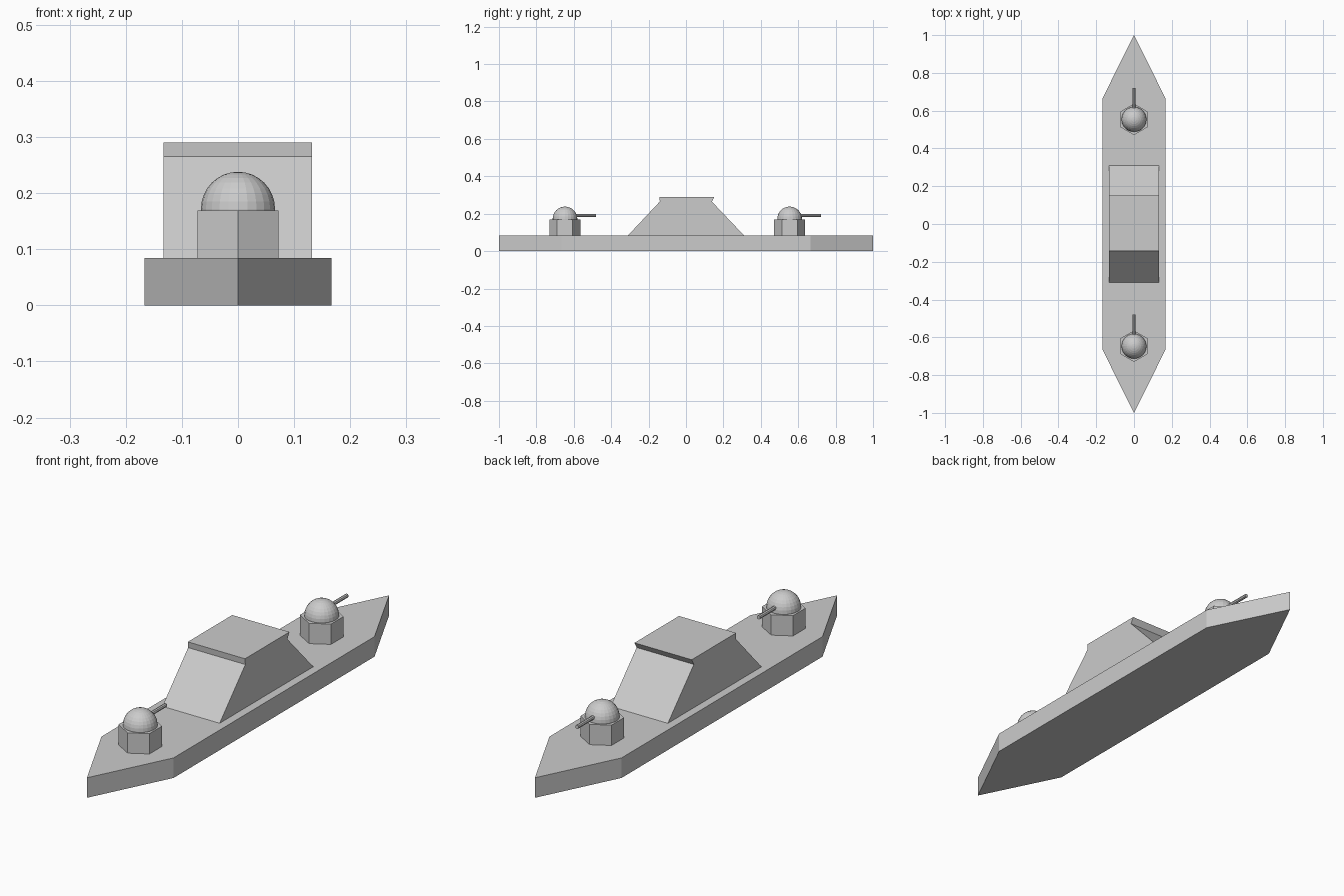
import bpy, bmesh
from math import pi
from mathutils import Matrix

if "Cube" in bpy.data.objects:
    bpy.data.objects.remove(bpy.data.objects["Cube"])


def make_object(name, bm):
    bmesh.ops.recalc_face_normals(bm, faces=bm.faces)
    mesh = bpy.data.meshes.new(name)
    bm.to_mesh(mesh)
    bm.free()
    obj = bpy.data.objects.new(name, mesh)
    bpy.context.collection.objects.link(obj)
    return obj


def extruded(name, points, offset):
    """Closed outline swept along an offset vector."""
    bm = bmesh.new()
    face = bm.faces.new([bm.verts.new(p) for p in points])
    swept = bmesh.ops.extrude_face_region(bm, geom=[face], use_keep_orig=True)
    moved = [g for g in swept["geom"] if isinstance(g, bmesh.types.BMVert)]
    bmesh.ops.translate(bm, verts=moved, vec=offset)
    return make_object(name, bm)


def cylinder(name, sides, radius, depth, matrix):
    bm = bmesh.new()
    bmesh.ops.create_cone(bm, cap_ends=True, segments=sides, radius1=radius,
                          radius2=radius, depth=depth, matrix=matrix)
    return make_object(name, bm)


DECK = 0.084

# Hull: flat hexagonal slab pointed at both ends
outline = [(0, -1), (0.167, -0.665), (0.167, 0.665),
           (0, 1), (-0.167, 0.665), (-0.167, -0.665)]
extruded("hull", [(x, y, 0) for x, y in outline], (0, 0, DECK))

# Cabin: sloped ends, narrow roof band that overhangs at the back
profile = [(-0.31, DECK), (-0.14, 0.265), (-0.142, 0.29),
           (0.152, 0.29), (0.138, 0.265), (0.31, DECK)]
extruded("cabin", [(-0.133, y, z) for y, z in profile], (0.265, 0, 0))

# Two identical turrets, both guns pointing to the back
for label, y in (("front", -0.647), ("rear", 0.554)):
    # Hexagonal base with corners facing front and back
    cylinder(f"{label}_turret_base", 6, 0.083, 0.169 - DECK,
             Matrix.Translation((0, y, (0.169 + DECK) / 2)))
    # Faceted dome
    bm = bmesh.new()
    bmesh.ops.create_uvsphere(bm, u_segments=24, v_segments=16, radius=0.066,
                              matrix=Matrix.Translation((0, y, 0.172)))
    make_object(f"{label}_turret_dome", bm)
    # Gun barrel
    cylinder(f"{label}_gun_barrel", 8, 0.008, 0.13,
             Matrix.Translation((0, y + 0.102, 0.19)) @ Matrix.Rotation(pi / 2, 4, 'X'))
